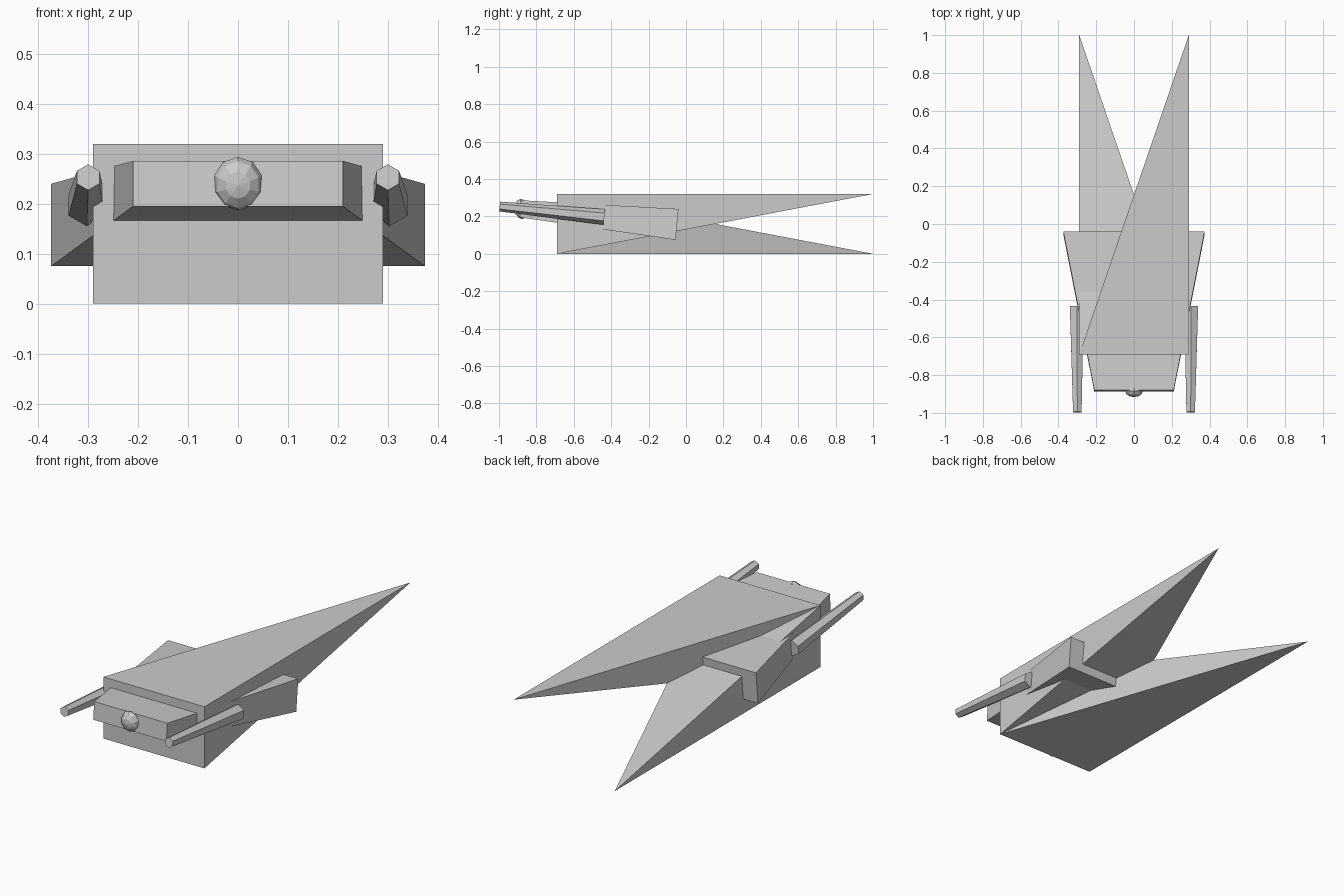
import bpy
from math import sin, cos, pi
from mathutils import Vector

if "Cube" in bpy.data.objects:
    bpy.data.objects.remove(bpy.data.objects["Cube"])


def make(name, verts, faces):
    me = bpy.data.meshes.new(name)
    me.from_pydata([tuple(v) for v in verts], [], faces)
    me.update()
    ob = bpy.data.objects.new(name, me)
    bpy.context.collection.objects.link(ob)
    return ob


def loft(name, front, back):
    """Closed solid between two matching loops, counter-clockwise seen from the front."""
    n = len(front)
    faces = [tuple(range(n)), tuple(range(2 * n - 1, n - 1, -1))]
    faces += [(i, i + n, (i + 1) % n + n, (i + 1) % n) for i in range(n)]
    return make(name, front + back, faces)


# Main hull: box front that twists into one high and one low swept spike
W, F, B, H = 0.29, -0.69, 1.0, 0.32
hull = [(-W, F, H), (W, F, H), (W, B, H),      # 0-2 top triangle
        (-W, F, 0), (W, F, 0), (-W, B, 0),     # 3-5 bottom triangle
        (0, (F + B) / 2, H / 2)]               # 6 notch point
make("hull", hull, [
    (3, 4, 1, 0), (1, 4, 2), (3, 0, 5),        # front and sides
    (0, 1, 2), (0, 2, 6), (0, 6, 5),           # upper side
    (3, 5, 4), (4, 5, 6), (4, 6, 2)])          # lower side


# Tapered wedge passing through the hull
def rect(hw, top, bottom):
    return [(-hw, *bottom), (hw, *bottom), (hw, *top), (-hw, *top)]


loft("wedge_deck", rect(0.21, (-0.88, 0.286), (-0.888, 0.195)),
     rect(0.374, (-0.04, 0.24), (-0.056, 0.075)))


# Hexagonal barrels on both sides
def hexagon(c, r, u, v):
    return [c + u * r * cos(pi / 6 + i * pi / 3) + v * r * sin(pi / 6 + i * pi / 3)
            for i in range(6)]


for side, label in ((-1, "left"), (1, "right")):
    tip = Vector((side * 0.3, -0.996, 0.253))
    root = Vector((side * 0.303, -0.437, 0.197))
    axis = (root - tip).normalized()
    u = Vector((1, 0, 0))
    u = (u - axis * u.dot(axis)).normalized()
    v = u.cross(axis)
    loft("barrel_" + label, hexagon(tip, 0.026, u, v), hexagon(root, 0.042, u, v))

# Faceted nose dome, pole facing forward
bpy.ops.mesh.primitive_uv_sphere_add(segments=10, ring_count=6, radius=1,
                                     location=(0, -0.88, 0.24),
                                     rotation=(pi / 2 + 0.1, 0, 0))
dome = bpy.context.object
dome.name = "nose_dome"
dome.scale = (0.05, 0.054, 0.036)
